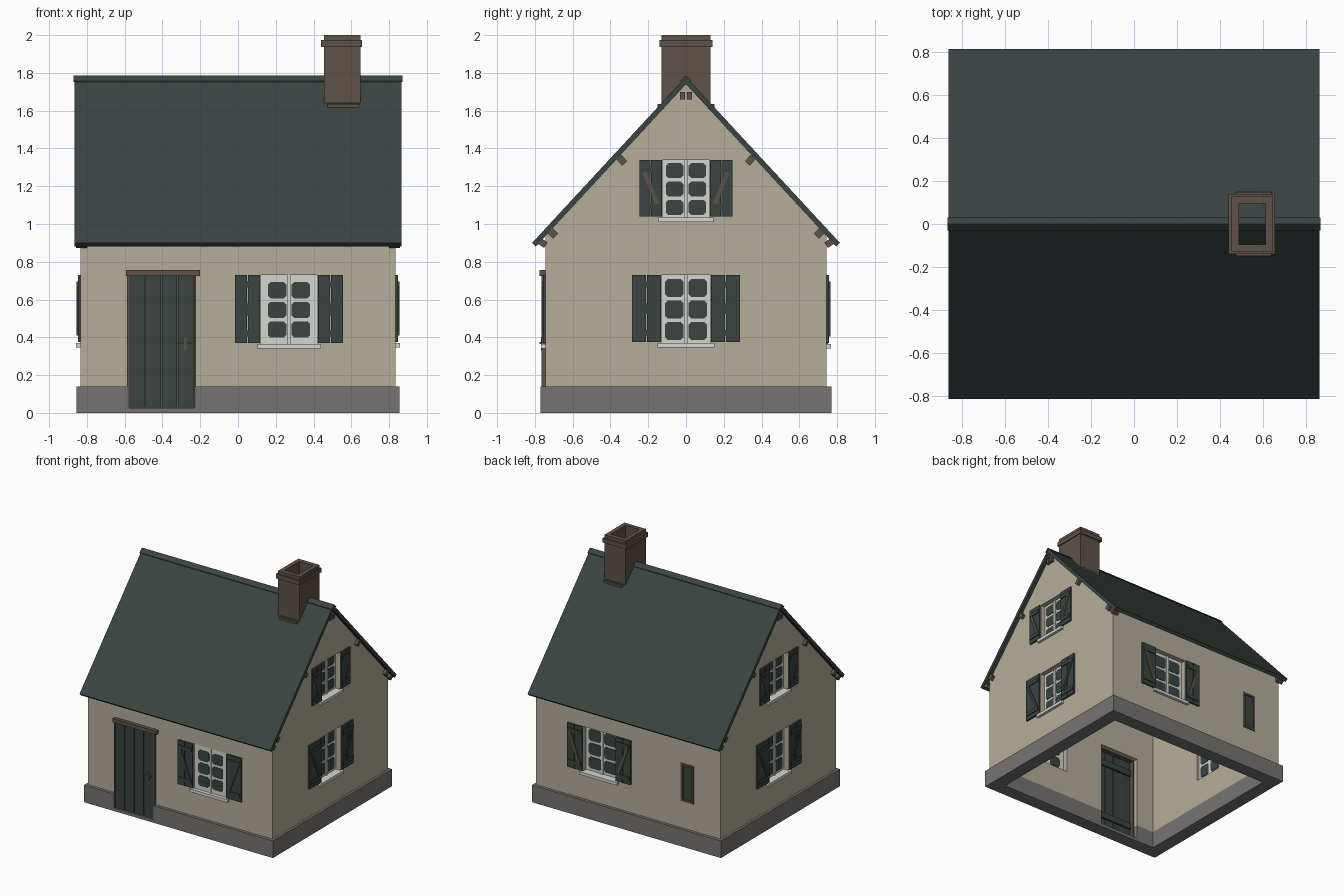
import bpy, bmesh
from math import radians
from mathutils import Matrix, Vector

if "Cube" in bpy.data.objects:
    bpy.data.objects.remove(bpy.data.objects["Cube"], do_unlink=True)


def material(name, rgb):
    m = bpy.data.materials.new(name)
    m.use_nodes = True
    m.diffuse_color = (*rgb, 1)
    m.node_tree.nodes["Principled BSDF"].inputs["Base Color"].default_value = (*rgb, 1)
    return m


PLASTER = material("beige plaster", (0.46, 0.42, 0.33))
SLATE = material("dark slate green", (0.043, 0.056, 0.053))
STONE = material("grey stone", (0.18, 0.175, 0.168))
BROWN = material("grey brown", (0.11, 0.086, 0.068))
WHITE = material("off white paint", (0.66, 0.66, 0.63))

IDENTITY = Matrix.Identity(4)


def turn(deg):
    return Matrix.Rotation(radians(deg), 4, "Z")


def box(x0, x1, z0, z1, y0, y1):
    return [(x0, z0), (x1, z0), (x1, z1), (x0, z1)], y0, y1


def bar(a, b, width, y0, y1):
    a, b = Vector(a), Vector(b)
    d = (b - a).normalized() * width / 2
    n = Vector((-d.y, d.x))
    return [a + n, a - n, b - n, b + n], y0, y1


def octagon(x0, x1, z0, z1, c, y0, y1):
    return [(x0 + c, z0), (x1 - c, z0), (x1, z0 + c), (x1, z1 - c),
            (x1 - c, z1), (x0 + c, z1), (x0, z1 - c), (x0, z0 + c)], y0, y1


def build(name, mat, prisms, matrix=IDENTITY):
    """One object from x-z profiles, each extruded along y."""
    bm = bmesh.new()
    for pts, y0, y1 in prisms:
        rear = [bm.verts.new(matrix @ Vector((p[0], y0, p[1]))) for p in pts]
        fore = [bm.verts.new(matrix @ Vector((p[0], y1, p[1]))) for p in pts]
        bm.faces.new(rear)
        bm.faces.new(fore[::-1])
        for i in range(len(pts)):
            j = (i + 1) % len(pts)
            bm.faces.new((rear[j], rear[i], fore[i], fore[j]))
    bmesh.ops.recalc_face_normals(bm, faces=bm.faces[:])
    mesh = bpy.data.meshes.new(name)
    bm.to_mesh(mesh)
    bm.free()
    mesh.materials.append(mat)
    obj = bpy.data.objects.new(name, mesh)
    bpy.context.collection.objects.link(obj)
    return obj


def cut(obj, cutter):
    mod = obj.modifiers.new("cut", "BOOLEAN")
    mod.object = cutter
    mod.operation = "DIFFERENCE"
    mod.solver = "EXACT"
    cutter.hide_render = True
    cutter.hide_viewport = True


def ring(name, mat, x0, x1, y0, y1, t, z0, z1):
    return build(name, mat, [box(x0, x1, z0, z1, y0, y0 + t), box(x0, x1, z0, z1, y1 - t, y1),
                             box(x0, x0 + t, z0, z1, y0 + t, y1 - t),
                             box(x1 - t, x1, z0, z1, y0 + t, y1 - t)])


HALF_X, HALF_Y = 0.835, 0.745

# Hollow walls with gables, and the stone plinth
walls = build("walls", PLASTER, [([(-HALF_Y, 0.14), (HALF_Y, 0.14), (HALF_Y, 0.935), (0, 1.74),
                                   (-HALF_Y, 0.935)], -HALF_X, HALF_X)], turn(90))
plinth = build("plinth", STONE, [box(-0.855, 0.855, 0, 0.14, -0.77, 0.77)])
interior = build("interior_cutter", PLASTER, [box(-0.745, 0.745, -0.1, 2, -0.66, 0.66)])
door_hole = build("door_cutter", STONE, [box(-0.585, -0.225, -0.1, 0.73, -0.9, -0.6)])
for part in (walls, plinth):
    cut(part, interior)
    cut(part, door_hole)


def shutter(name, m, d, x0, x1, z0, z1, side, brace):
    """Planked shutter with two ledges and a diagonal."""
    mid = (x0 + x1) / 2
    face, front = -d - 0.013, -d - 0.02
    ledge = 0.03
    low, high = z0 + 0.035, z1 - 0.065
    build(name, SLATE, [box(x0, mid - 0.002, z0, z1, face, -d + 0.002),
                        box(mid + 0.002, x1, z0, z1, face, -d + 0.002),
                        box(x0 + 0.008, x1 - 0.008, low, low + ledge, front, face),
                        box(x0 + 0.008, x1 - 0.008, high, high + ledge, front, face)], m)
    inner, outer = (x1 - 0.025, x0 + 0.025) if side < 0 else (x0 + 0.025, x1 - 0.025)
    build(name + "_brace", brace, [bar((inner, low + ledge), (outer, high), 0.022, front, face)], m)


def window(name, m, d, x0, x1, z0, z1, border, recess, wing, brace):
    """Opening, painted casement, six panes, sill and a pair of shutters."""
    hole = build(name + "_cutter", PLASTER, [box(x0, x1, z0, z1, -d - 0.1, -d + 0.14)], m)
    cut(walls, hole)
    y = -d + recess
    mid = (x0 + x1) / 2
    build(name + "_frame", WHITE, [box(x0, x1, z0, z1, y, y + 0.03),
                                   box(mid - 0.008, mid + 0.008, z0, z1, y - 0.008, y)], m)
    panes = []
    gap = 0.018
    row = (z1 - z0 - 2 * border - 2 * gap) / 3
    for px0, px1 in ((x0 + border, mid - 0.014), (mid + 0.014, x1 - border)):
        for i in range(3):
            pz = z0 + border + i * (row + gap)
            panes.append(octagon(px0, px1, pz, pz + row, 0.014, y - 0.003, y + 0.033))
    build(name + "_panes", SLATE, panes, m)
    build(name + "_sill", WHITE, [box(x0 - 0.02, x1 + 0.02, z0 - 0.02, z0 + 0.004,
                                      -d - 0.022, y + 0.02)], m)
    shutter(name + "_shutter_a", m, d, x0 - wing, x0 - 0.003, z0 + 0.01, z1, -1, brace)
    shutter(name + "_shutter_b", m, d, x1 + 0.003, x1 + wing, z0 + 0.01, z1, 1, brace)


# Windows on all four sides
window("front_window", IDENTITY, HALF_Y, 0.12, 0.42, 0.36, 0.73, 0.038, 0.008, 0.137, SLATE)
window("back_window", turn(180), HALF_Y, -0.41, -0.11, 0.36, 0.73, 0.025, 0.04, 0.137, BROWN)
for side, angle in (("left", 90), ("right", -90)):
    window(side + "_lower_window", turn(angle), HALF_X, -0.13, 0.13, 0.365, 0.73,
           0.02, 0.04, 0.155, SLATE)
    window(side + "_upper_window", turn(angle), HALF_X, -0.125, 0.125, 1.03, 1.34,
           0.018, 0.04, 0.12, BROWN)

# Small slit window at the back
back = turn(180)
cut(walls, build("slit_cutter", PLASTER, [box(0.478, 0.592, 0.36, 0.67, -0.85, -0.6)], back))
build("slit_frame", BROWN, [box(0.478, 0.494, 0.36, 0.67, -0.752, -0.7),
                            box(0.576, 0.592, 0.36, 0.67, -0.752, -0.7),
                            box(0.494, 0.576, 0.36, 0.376, -0.752, -0.7),
                            box(0.494, 0.576, 0.654, 0.67, -0.752, -0.7)], back)
build("slit_pane", SLATE, [box(0.494, 0.576, 0.376, 0.654, -0.74, -0.715)], back)

# Plank door with jambs, lintel, handle and threshold
planks = []
for i in range(4):
    left = -0.576 + i * 0.0865
    planks.append(box(left, left + 0.081, 0.028, 0.725, -0.762, -0.735))
for z in (0.13, 0.6):
    planks.append(box(-0.575, -0.235, z, z + 0.05, -0.735, -0.72))
build("door_planks", SLATE, planks)
build("door_back", BROWN, [box(-0.576, -0.234, 0.028, 0.725, -0.74, -0.737)])
build("door_jambs", BROWN, [box(-0.588, -0.577, 0.025, 0.73, -0.764, -0.7),
                            box(-0.233, -0.222, 0.025, 0.73, -0.764, -0.7)])
build("door_lintel", BROWN, [box(-0.592, -0.2, 0.726, 0.757, -0.775, -0.7)])
build("door_handle", BROWN, [box(-0.32, -0.25, 0.365, 0.375, -0.775, -0.762),
                             box(-0.285, -0.272, 0.33, 0.4, -0.768, -0.762)])
build("door_threshold", STONE, [box(-0.585, -0.225, 0, 0.025, -0.77, -0.66)])

# Roof and ridge cap
build("roof", SLATE, [([(-0.815, 0.9), (-0.795, 0.8815), (0, 1.74), (0.795, 0.8815),
                        (0.815, 0.9), (0, 1.78)], -0.865, 0.865)], turn(90))
build("ridge_cap", SLATE, [([(-0.03, 1.752), (0, 1.77), (0.03, 1.752), (0.03, 1.757), (0, 1.786),
                             (-0.03, 1.757)], -0.87, 0.87)], turn(90))

# Timber ends under the roof edges on both gables
ends = []
for s in (-1, 1):
    for y0, y1 in ((-0.858, -0.8), (0.8, 0.858)):
        ends.append(bar((s * 0.355, 1.355), (s * 0.325, 1.32), 0.035, y0, y1))
        ends.append(bar((s * 0.72, 0.965), (s * 0.69, 0.935), 0.04, y0, y1))
        ends.append(bar((s * 0.772, 0.908), (s * 0.742, 0.888), 0.035, y0, y1))
        ends.append(box(s * 0.004, s * 0.032, 1.66, 1.698, y0, y1))
build("timber_ends", BROWN, ends, turn(90))

# Hollow chimney with a band and flashing at the roof
ring("chimney_stack", BROWN, 0.455, 0.648, -0.13, 0.13, 0.035, 1.6, 2.0)
ring("chimney_band", BROWN, 0.44, 0.656, -0.14, 0.14, 0.02, 1.938, 1.974)
build("chimney_flashing", BROWN, [box(0.475, 0.64, 1.605, 1.635, -0.15, -0.13),
                                  box(0.475, 0.64, 1.605, 1.635, 0.13, 0.15)])
